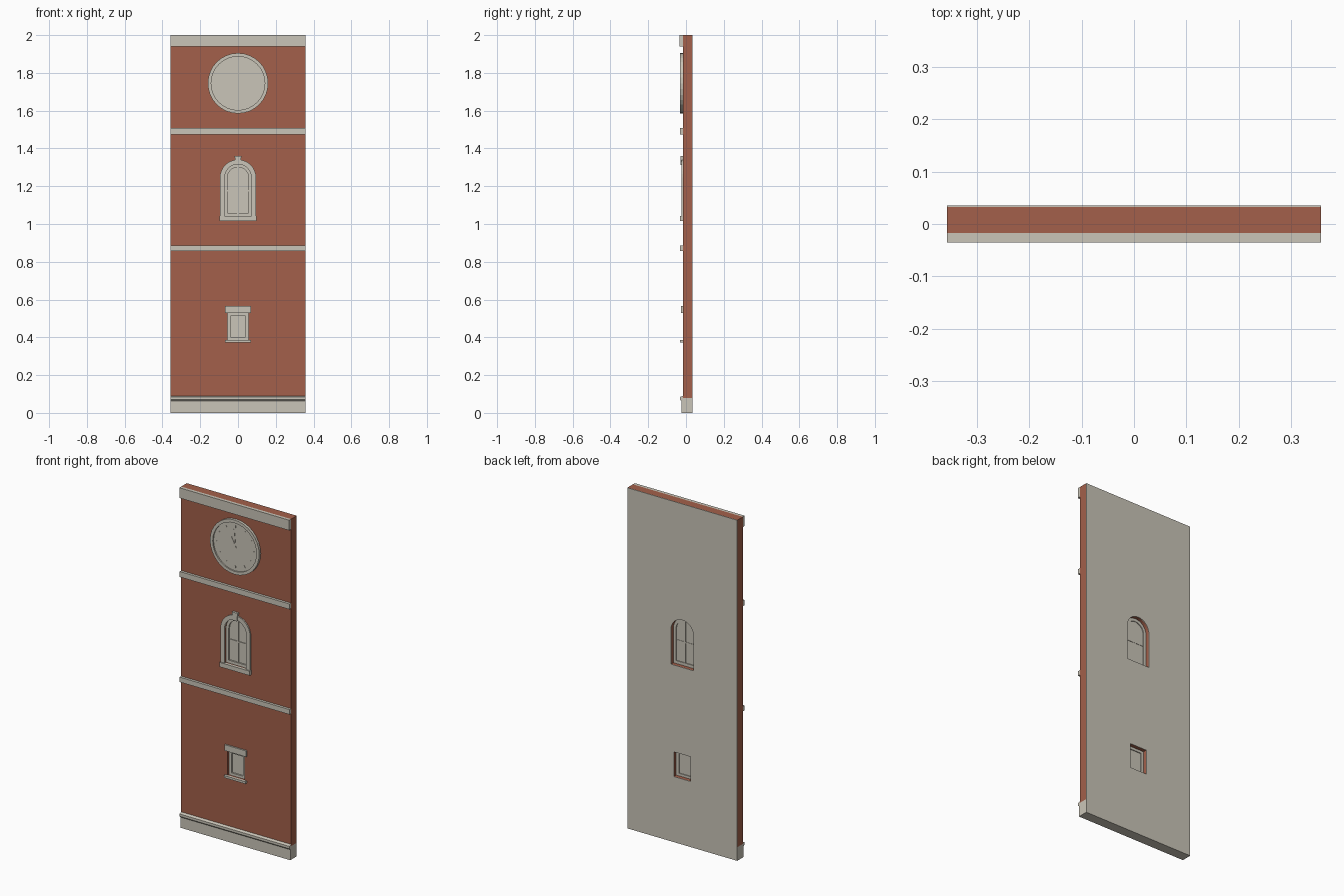
import bpy
import bmesh
from math import sin, cos, pi, radians

old = bpy.data.objects.get("Cube")
if old:
    bpy.data.objects.remove(old, do_unlink=True)


def material(name, rgb):
    m = bpy.data.materials.new(name)
    m.use_nodes = True
    m.diffuse_color = (*rgb, 1)
    m.node_tree.nodes["Principled BSDF"].inputs["Base Color"].default_value = (*rgb, 1)
    return m


BRICK = material("red brick", (0.366, 0.117, 0.069))
STONE = material("pale stone", (0.59, 0.557, 0.479))

FRONT, PLASTER, BACK = -0.017, 0.032, 0.035   # wall layers in depth
HALF = 0.357                                  # half width of the wall


def rect(x0, x1, z0, z1):
    return [(x0, z0), (x1, z0), (x1, z1), (x0, z1)]


def arch(r, z0, spring, steps=16):
    """Round-headed outline of half width r."""
    head = [(r * cos(pi * i / steps), spring + r * sin(pi * i / steps)) for i in range(steps + 1)]
    return [(-r, z0), (r, z0)] + head


def circle(r, z, steps=32):
    return [(r * cos(2 * pi * i / steps), z + r * sin(2 * pi * i / steps)) for i in range(steps)]


def plate(name, loops, y0, y1, mat):
    """Upright slab from an outline and any holes, between depths y0 and y1."""
    curve = bpy.data.curves.new(name, "CURVE")
    curve.dimensions = "2D"
    curve.fill_mode = "BOTH"
    curve.extrude = (y1 - y0) / 2
    for pts in loops:
        s = curve.splines.new("POLY")
        s.points.add(len(pts) - 1)
        for p, (x, z) in zip(s.points, pts):
            p.co = (x, z, 0, 1)
        s.use_cyclic_u = True
    helper = bpy.data.objects.new(name + " outline", curve)
    bpy.context.collection.objects.link(helper)
    graph = bpy.context.evaluated_depsgraph_get()
    mesh = bpy.data.meshes.new_from_object(helper.evaluated_get(graph))
    bpy.data.objects.remove(helper, do_unlink=True)
    bm = bmesh.new()
    bm.from_mesh(mesh)
    bmesh.ops.remove_doubles(bm, verts=bm.verts, dist=1e-5)
    for v in bm.verts:                        # stand the slab up
        x, z, d = v.co
        v.co = (x, (y0 + y1) / 2 - d, z)
    bmesh.ops.recalc_face_normals(bm, faces=bm.faces)
    for f in bm.faces:
        f.smooth = False
    bm.to_mesh(mesh)
    bm.free()
    mesh.name = name
    mesh.materials.clear()
    mesh.materials.append(mat)
    ob = bpy.data.objects.new(name, mesh)
    bpy.context.collection.objects.link(ob)
    return ob


def moulding(name, profile, half, mat):
    """Side profile of (y, z) points run across the width."""
    bm = bmesh.new()
    face = bm.faces.new([bm.verts.new((-half, y, z)) for y, z in profile])
    ext = bmesh.ops.extrude_face_region(bm, geom=[face])["geom"]
    bmesh.ops.translate(bm, vec=(2 * half, 0, 0),
                        verts=[g for g in ext if isinstance(g, bmesh.types.BMVert)])
    bmesh.ops.recalc_face_normals(bm, faces=bm.faces)
    mesh = bpy.data.meshes.new(name)
    bm.to_mesh(mesh)
    bm.free()
    mesh.materials.append(mat)
    ob = bpy.data.objects.new(name, mesh)
    bpy.context.collection.objects.link(ob)


# Wall with two window openings, and plaster on the back
SPRING, SILL = 1.245, 1.04
openings = [arch(0.073, SILL, SPRING), rect(-0.055, 0.055, 0.385, 0.53)]
outline = rect(-HALF, HALF, 0.08, 2.0)
plate("brick_wall", [outline] + openings, FRONT, PLASTER, BRICK)
plate("back_plaster", [outline] + openings, PLASTER, BACK, STONE)

# Plinth with a projecting ledge
moulding("plinth", [(BACK, 0), (-0.025, 0), (-0.025, 0.062), (-0.033, 0.07), (-0.033, 0.084),
                    (FRONT, 0.09), (FRONT, 0.08), (BACK, 0.08)], HALF, STONE)

# Horizontal bands and the top band
for name, z0, z1, y in (("lower_band", 0.858, 0.887, -0.032),
                        ("upper_band", 1.475, 1.507, -0.032),
                        ("top_band", 1.94, 2.0, -0.035)):
    plate(name, [rect(-HALF, HALF, z0, z1)], y, FRONT, STONE)

# Arched window
plate("arch_surround", [arch(0.096, SILL, SPRING), arch(0.071, SILL + 0.001, SPRING)],
      -0.025, FRONT, STONE)
plate("arch_keystone", [[(-0.013, 1.312), (0.013, 1.312), (0.018, 1.36), (-0.018, 1.36)]],
      -0.03, FRONT, STONE)
plate("arch_sill", [rect(-0.098, 0.098, 1.017, 1.043)], -0.032, FRONT, STONE)
plate("arch_frame", [arch(0.073, SILL, SPRING), arch(0.056, SILL + 0.017, SPRING)],
      -0.006, 0.012, STONE)
plate("arch_pane", [arch(0.058, SILL + 0.01, SPRING)], 0.003, 0.007, STONE)
plate("arch_mullion", [rect(-0.004, 0.004, SILL + 0.01, SPRING + 0.058)], -0.002, 0.01, STONE)
plate("arch_crossbar", [rect(-0.058, 0.058, 1.172, 1.18)], -0.001, 0.009, STONE)

# Small square window
plate("small_lintel", [rect(-0.07, 0.07, 0.53, 0.565)], -0.026, FRONT, STONE)
plate("small_sill", [rect(-0.07, 0.07, 0.373, 0.386)], -0.031, FRONT, STONE)
plate("small_frame", [rect(-0.055, 0.055, 0.385, 0.53), rect(-0.038, 0.038, 0.4, 0.515)],
      -0.006, 0.012, STONE)
plate("small_pane", [rect(-0.04, 0.04, 0.398, 0.517)], 0.003, 0.007, STONE)

# Clock: raised rim, face, hour marks and hands
CLOCK = 1.745
plate("clock_rim", [circle(0.16, CLOCK), circle(0.142, CLOCK)], -0.032, FRONT, STONE)
plate("clock_face", [circle(0.143, CLOCK)], -0.024, FRONT, STONE)


def clock_bar(name, angle, r0, r1, w):
    s, c = sin(angle), cos(angle)
    pts = [(r * s + t * c, CLOCK + r * c - t * s)
           for r, t in ((r0, -w), (r0, w), (r1, w), (r1, -w))]
    plate(name, [pts], -0.026, -0.024, STONE)


for hour in range(12):
    clock_bar("hour_mark", radians(30 * hour), 0.112, 0.125, 0.003)
clock_bar("minute_hand", radians(-5), -0.01, 0.1, 0.0025)
clock_bar("hour_hand", radians(-28), -0.01, 0.06, 0.0035)
